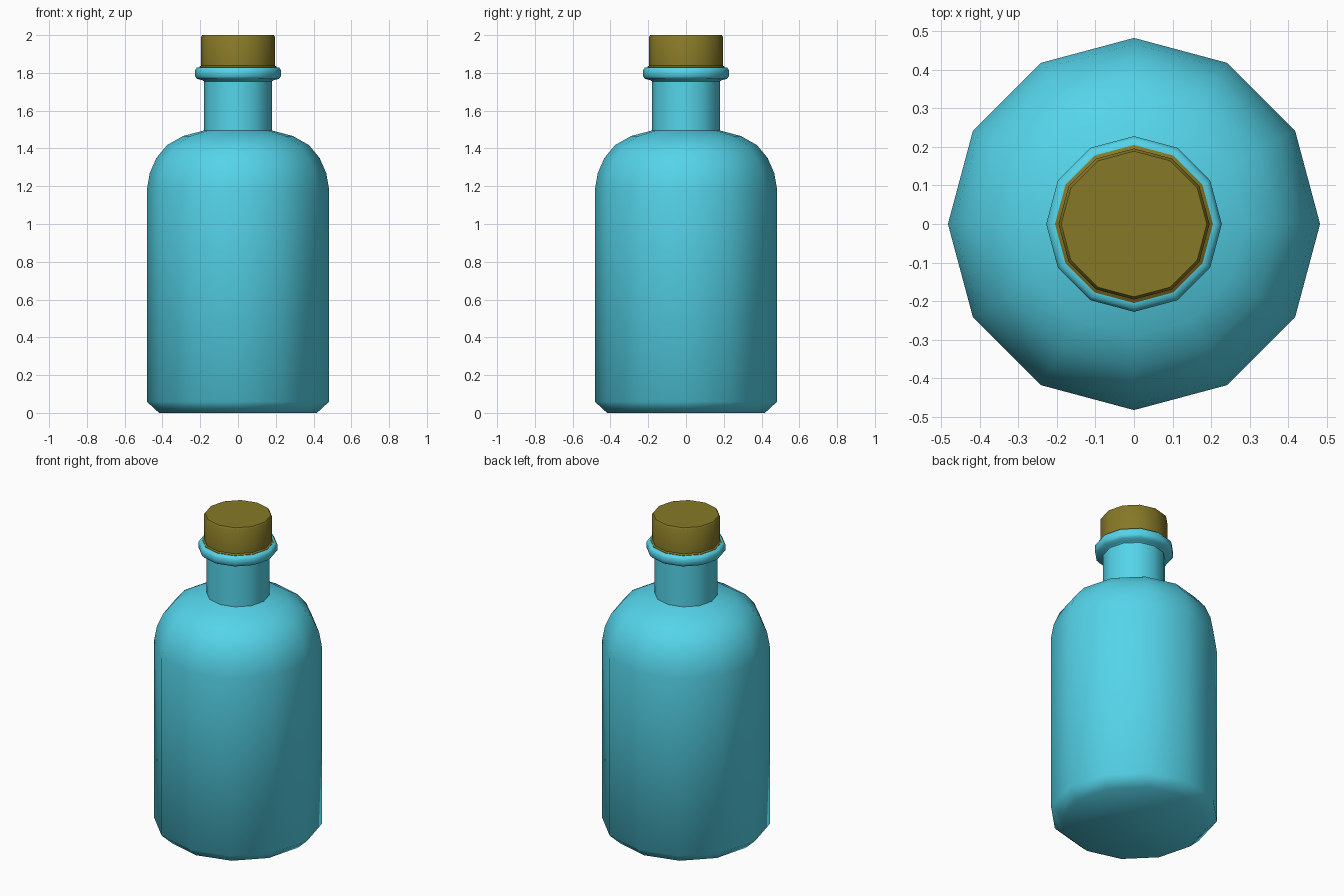
import bpy, bmesh, math

if "Cube" in bpy.data.objects:
    bpy.data.objects.remove(bpy.data.objects["Cube"])

SIDES = 12


def material(name, color):
    m = bpy.data.materials.new(name)
    m.diffuse_color = color
    m.use_nodes = True
    m.node_tree.nodes["Principled BSDF"].inputs["Base Color"].default_value = m.diffuse_color
    return m


def lathe(name, profile, mat, angle):
    """Revolve (radius, height) points about z and close both ends."""
    bm = bmesh.new()
    rings = []
    for r, z in profile:
        rings.append([bm.verts.new((r * math.cos(math.tau * i / SIDES),
                                    r * math.sin(math.tau * i / SIDES), z))
                      for i in range(SIDES)])
    for a, b in zip(rings, rings[1:]):
        for i in range(SIDES):
            j = (i + 1) % SIDES
            bm.faces.new((a[i], a[j], b[j], b[i]))
    bm.faces.new(rings[0][::-1])
    bm.faces.new(rings[-1])
    mesh = bpy.data.meshes.new(name)
    bm.to_mesh(mesh)
    bm.free()
    obj = bpy.data.objects.new(name, mesh)
    bpy.context.collection.objects.link(obj)
    mesh.materials.append(mat)
    bpy.ops.object.select_all(action='DESELECT')
    obj.select_set(True)
    bpy.context.view_layer.objects.active = obj
    bpy.ops.object.shade_smooth_by_angle(angle=math.radians(angle))
    return obj


glass = material("glass_blue", (0.09, 0.66, 0.82, 1))
cork = material("cork_brown", (0.24, 0.19, 0.02, 1))

# Bottle: chamfered base, straight body, rounded shoulder, neck and lip
lathe("bottle", [
    (0.418, 0.0), (0.483, 0.06), (0.483, 1.18),
    (0.467, 1.27), (0.432, 1.35), (0.375, 1.418), (0.29, 1.466), (0.18, 1.495),
    (0.18, 1.755), (0.19, 1.762), (0.216, 1.768), (0.228, 1.782),
    (0.228, 1.813), (0.218, 1.828), (0.203, 1.83),
], glass, 50)

# Stopper: slightly flared foot seated in the lip, small bevel on top
lathe("stopper", [
    (0.205, 1.825), (0.205, 1.832), (0.196, 1.838),
    (0.196, 1.99), (0.189, 2.0),
], cork, 40)
